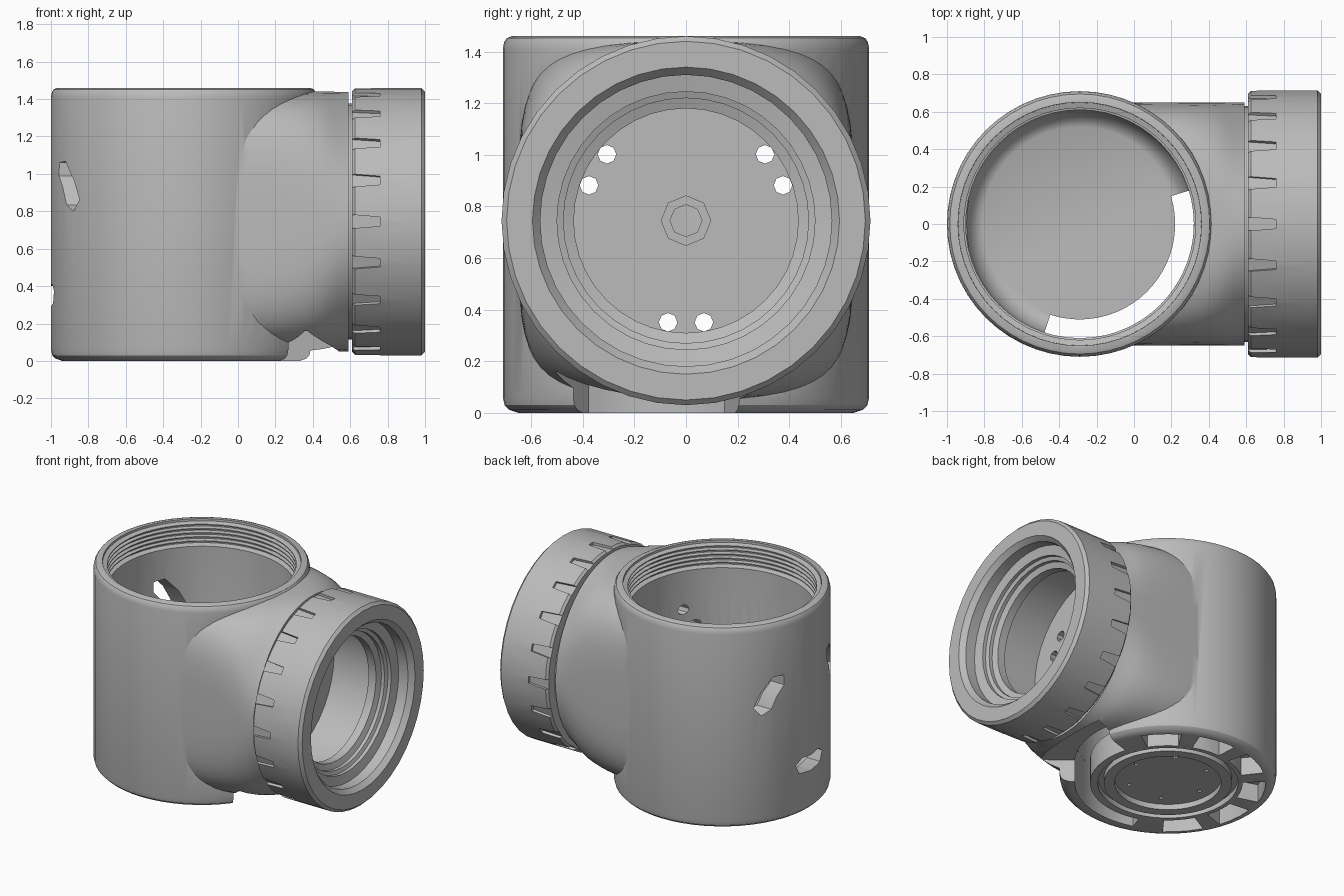
import bpy, bmesh
from math import sin, cos, pi, radians
from mathutils import Matrix

if "Cube" in bpy.data.objects:
    bpy.data.objects.remove(bpy.data.objects["Cube"])

CX, AXIS_Z = -0.29, 0.745
UP = Matrix.Translation((CX, 0, 0))                 # body axis frame
SIDE = Matrix.Translation((0, 0, AXIS_Z)) @ Matrix(  # branch frame: local x,y,z -> Y,Z,X
    ((0, 0, 1, 0), (1, 0, 0, 0), (0, 1, 0, 0), (0, 0, 0, 1)))

grey = bpy.data.materials.new("plain_grey")
grey.use_nodes = True
grey.diffuse_color = (0.5, 0.5, 0.5, 1)
grey.node_tree.nodes["Principled BSDF"].inputs["Base Color"].default_value = (0.5, 0.5, 0.5, 1)


def loft(name, rings, matrix, closed=False):
    """Skin a list of equal-length point rings; cap the ends unless closed on itself."""
    bm = bmesh.new()
    rows = [[bm.verts.new(p) for p in ring] for ring in rings]
    n = len(rows[0])
    pairs = list(zip(rows, rows[1:])) + ([(rows[-1], rows[0])] if closed else [])
    for a, b in pairs:
        for i in range(n):
            j = (i + 1) % n
            bm.faces.new((a[i], a[j], b[j], b[i]))
    if not closed:
        bm.faces.new(rows[0])
        bm.faces.new(rows[-1])
    bmesh.ops.transform(bm, matrix=matrix, verts=bm.verts)
    bmesh.ops.recalc_face_normals(bm, faces=bm.faces)
    mesh = bpy.data.meshes.new(name)
    bm.to_mesh(mesh)
    bm.free()
    ob = bpy.data.objects.new(name, mesh)
    bpy.context.scene.collection.objects.link(ob)
    return ob


def revolve(name, profile, segs, matrix, closed=False):
    """Turn a (radius, height) profile about the local z axis."""
    rings = [[(r * cos(2 * pi * i / segs), r * sin(2 * pi * i / segs), h)
              for i in range(segs)] for r, h in profile]
    return loft(name, rings, matrix, closed)


def prism(points, low, high, matrix):
    return loft("cutter", [[(x, y, h) for x, y in points] for h in (low, high)], matrix)


def polar(r, deg):
    return (r * cos(radians(deg)), r * sin(radians(deg)))


def sector(r0, r1, a0, a1, steps=16):
    angles = [a0 + (a1 - a0) * i / steps for i in range(steps + 1)]
    return [polar(r1, a) for a in angles] + [polar(r0, a) for a in reversed(angles)]


def disc(r, sides, at=(0, 0)):
    return [(at[0] + r * cos(2 * pi * i / sides), at[1] + r * sin(2 * pi * i / sides))
            for i in range(sides)]


def combine(ob, other, operation="DIFFERENCE"):
    mod = ob.modifiers.new("cut", "BOOLEAN")
    mod.operation, mod.object, mod.solver = operation, other, "EXACT"
    bpy.context.view_layer.update()
    graph = bpy.context.evaluated_depsgraph_get()
    mesh = bpy.data.meshes.new_from_object(ob.evaluated_get(graph))
    ob.modifiers.clear()
    ob.data = mesh
    bpy.data.objects.remove(other)


def shade(ob):
    ob.data.materials.clear()
    ob.data.materials.append(grey)
    ob.data.shade_smooth()
    ob.data.set_sharp_from_angle(angle=radians(30))


# Upright housing
body = revolve("housing", [(0.65, 0), (0.685, 0.012), (0.703, 0.03), (0.71, 0.06), (0.71, 1.41),
                           (0.705, 1.437), (0.695, 1.452), (0.675, 1.46)], 56, UP)

# Neck: squarish section by the housing easing into an oval at the collar
rings = []
for k in range(15):
    x = -0.1 + 0.69 * k / 14
    t = min(max(x / 0.57, 0), 1)
    power = 2 / (2 + 2.2 * (1 - t * t))
    ring = []
    for i in range(56):
        c, s = cos(2 * pi * (i + 0.5) / 56), sin(2 * pi * (i + 0.5) / 56)
        ring.append((0.65 * abs(c) ** power * (1 if c > 0 else -1),
                     0.695 * abs(s) ** power * (1 if s > 0 else -1), x))
    rings.append(ring)
combine(body, loft("neck", rings, SIDE), "UNION")

# Housing cavity with screw thread under the rim
cavity = [(0.52, 0.18), (0.56, 0.20), (0.60, 0.26), (0.61, 0.32), (0.61, 1.28)]
for k in range(5):
    z = 1.29 + 0.03 * k
    cavity += [(0.645, z), (0.645, z + 0.01), (0.62, z + 0.018), (0.62, z + 0.025)]
cavity += [(0.65, 1.445), (0.655, 1.55)]
combine(body, revolve("cutter", cavity, 56, UP))

# Wide neck bore, ending at a thin flat partition
combine(body, revolve("cutter", [(0.57, 0.37), (0.57, 0.7)], 40, SIDE))

# Wall slots and the paired holes in the partition facing them
for mid in (30, 150, 270):
    slot = sector(0.345, 0.455, mid - 15, mid + 15, 2)
    slot.insert(3, polar(0.40, mid + 22))
    slot.append(polar(0.40, mid - 22))
    combine(body, prism(slot, -1.1, -0.6, SIDE))
    for side in (-10, 10):
        combine(body, prism(disc(0.036, 8, polar(0.40, mid + side)), 0, 0.6, SIDE))
combine(body, prism(disc(0.062, 8), 0, 0.6, SIDE))

# Curved floor slot and the rim gap under the neck
combine(body, prism(sector(0.51, 0.61, -108, 17, 24), -0.1, 0.33, UP))
combine(body, prism(sector(0.52, 0.83, -38, 17, 12), -0.1, 0.16, UP))

# Underside: pockets, groove, recessed disc and screw holes
for k in range(6):
    a = 46 + 35 * k
    combine(body, prism(sector(0.49, 0.64, a - 12, a + 12, 3), -0.1, 0.13, UP))
combine(body, revolve("cutter", [(0.42, -0.1), (0.46, -0.1), (0.46, 0.04), (0.42, 0.04)],
                      40, UP, closed=True))
combine(body, prism(disc(0.35, 40), -0.1, 0.04, UP))
for k in range(6):
    combine(body, prism(disc(0.015, 8, polar(0.27, 60 * k)), 0.02, 0.09, UP))
shade(body)

# Nut on the partition
nut = revolve("center_nut", [(0.062, 0.36), (0.098, 0.36), (0.098, 0.40), (0.062, 0.40)],
              8, SIDE, closed=True)
shade(nut)

# Screw collar: stepped mouth, narrow lip, wide bore behind it, grip notches
collar = revolve("collar", [
    (0.57, 0.58), (0.63, 0.58), (0.63, 0.61), (0.70, 0.61), (0.715, 0.625), (0.715, 0.98),
    (0.695, 1.0), (0.595, 1.0), (0.565, 0.965), (0.565, 0.89), (0.50, 0.875), (0.50, 0.85),
    (0.475, 0.84), (0.475, 0.815), (0.435, 0.80), (0.435, 0.74), (0.57, 0.72)],
    40, SIDE, closed=True)
for k in range(20):
    turn = SIDE @ Matrix.Rotation(2 * pi * k / 20, 4, "Z")
    notch = [[(r, w * s, x) for r, s in ((0.695, -1), (0.8, -1), (0.8, 1), (0.695, 1))]
             for x, w in ((0.59, 0.038), (0.76, 0.024))]
    combine(collar, loft("cutter", notch, turn))
shade(collar)
